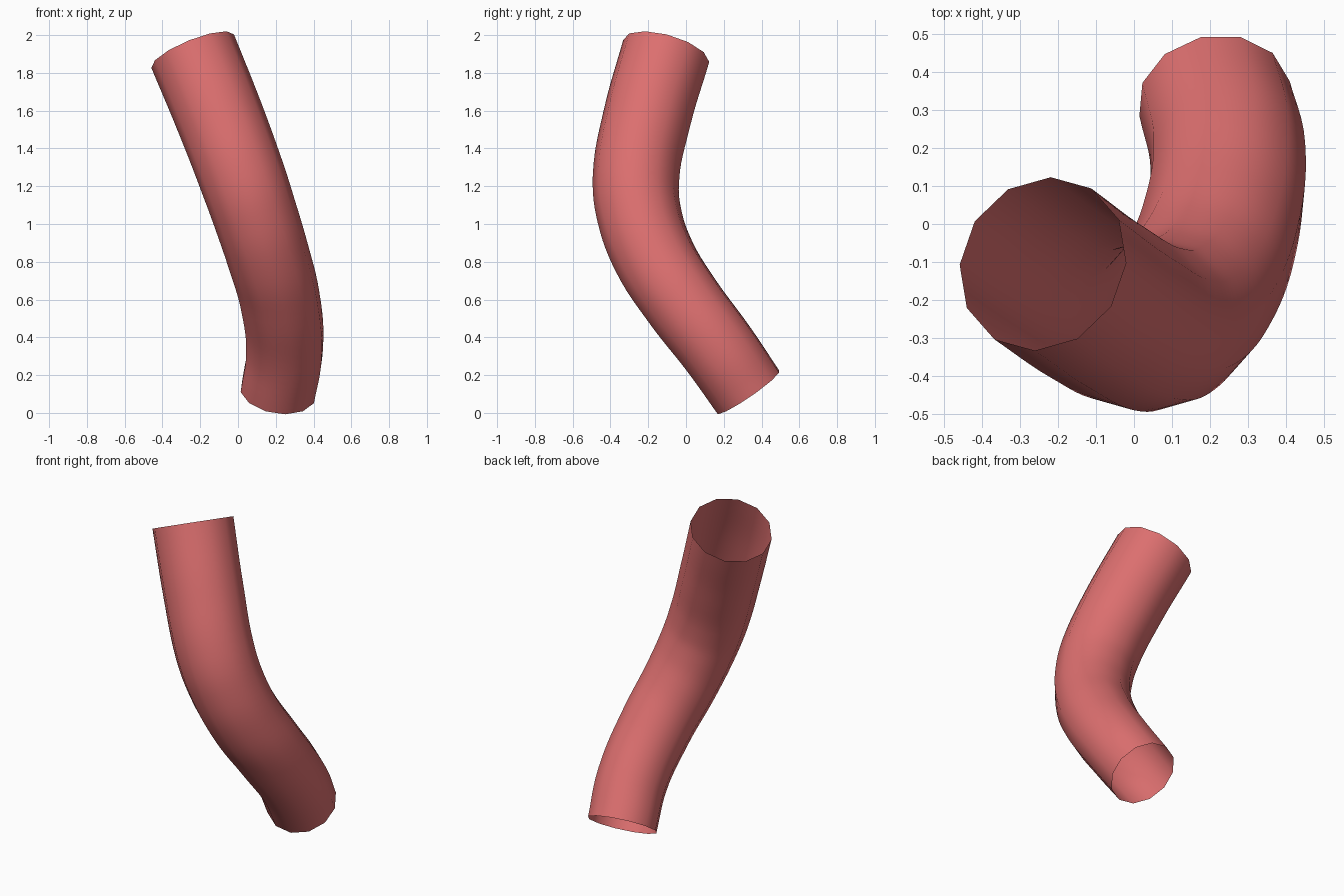
import bpy

if "Cube" in bpy.data.objects:
    bpy.data.objects.remove(bpy.data.objects["Cube"])

# Centre line of the bent pipe: x, y, z, radius (slight taper towards the bottom)
PATH = [
    (0.212, 0.330, 0.11, 0.203),
    (0.247, 0.178, 0.33, 0.207),
    (0.222, -0.026, 0.60, 0.213),
    (0.160, -0.170, 0.83, 0.219),
    (0.090, -0.248, 1.05, 0.224),
    (0.025, -0.265, 1.24, 0.229),
    (-0.095, -0.207, 1.56, 0.233),
    (-0.240, -0.105, 1.915, 0.236),
]

# Open 12-sided tube swept along the path
curve = bpy.data.curves.new("bent_tube", 'CURVE')
curve.dimensions = '3D'
curve.resolution_u = 6
curve.bevel_depth = 1.0
curve.bevel_resolution = 4
curve.use_fill_caps = False
spline = curve.splines.new('BEZIER')
spline.bezier_points.add(len(PATH) - 1)
for p, (x, y, z, r) in zip(spline.bezier_points, PATH):
    p.co = (x, y, z)
    p.radius = r
    p.handle_left_type = p.handle_right_type = 'AUTO'
tube = bpy.data.objects.new("bent_tube", curve)
bpy.context.collection.objects.link(tube)

# Red material
mat = bpy.data.materials.new("tube_red")
mat.diffuse_color = (0.72, 0.16, 0.16, 1)
mat.use_nodes = True
mat.node_tree.nodes["Principled BSDF"].inputs["Base Color"].default_value = mat.diffuse_color
curve.materials.append(mat)

# Turn into a smooth shaded mesh
bpy.context.view_layer.objects.active = tube
tube.select_set(True)
bpy.ops.object.convert(target='MESH')
bpy.ops.object.shade_smooth()
